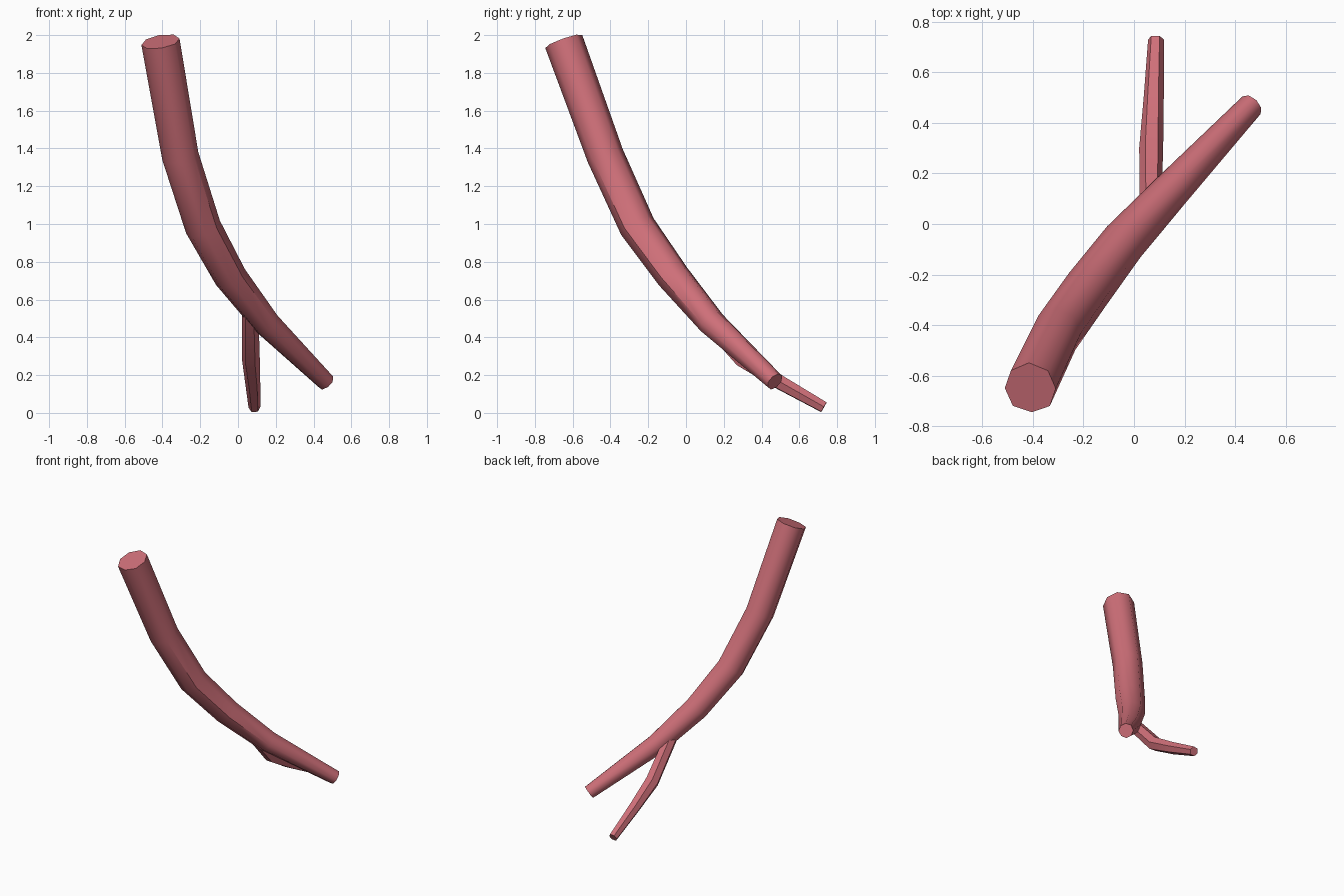
import bpy, bmesh, math
from mathutils import Vector

default = bpy.data.objects.get("Cube")
if default:
    bpy.data.objects.remove(default, do_unlink=True)

# Reddish bark material
bark = bpy.data.materials.new("red_bark")
bark.use_nodes = True
colour = (0.62, 0.16, 0.19, 1)
bark.diffuse_color = colour
bark.node_tree.nodes["Principled BSDF"].inputs["Base Color"].default_value = colour


def limb(name, path, section):
    """Loft a tapered tube; path is (centre, radius), section scales each side."""
    bm = bmesh.new()
    points = [Vector(p) for p, _ in path]
    sides = len(section)
    rings = []
    for i, (_, radius) in enumerate(path):
        ahead = points[min(i + 1, len(points) - 1)]
        behind = points[max(i - 1, 0)]
        tangent = (ahead - behind).normalized()
        across = tangent.cross(Vector((1, -1, 0))).normalized()
        other = tangent.cross(across)
        ring = []
        for k, scale in enumerate(section):
            a = math.tau * k / sides
            offset = across * math.cos(a) + other * math.sin(a)
            ring.append(bm.verts.new(points[i] + offset * radius * scale))
        rings.append(ring)
    for low, high in zip(rings, rings[1:]):
        for k in range(sides):
            n = (k + 1) % sides
            bm.faces.new((low[k], low[n], high[n], high[k]))
    bm.faces.new(rings[0])
    bm.faces.new(rings[-1])
    bmesh.ops.recalc_face_normals(bm, faces=bm.faces)
    mesh = bpy.data.meshes.new(name)
    bm.to_mesh(mesh)
    bm.free()
    mesh.materials.append(bark)
    obj = bpy.data.objects.new(name, mesh)
    bpy.context.collection.objects.link(obj)
    bpy.ops.object.select_all(action='DESELECT')
    obj.select_set(True)
    bpy.context.view_layer.objects.active = obj
    bpy.ops.object.shade_smooth_by_angle(angle=math.radians(50))
    return obj


# Curved main branch, thick at the top and tapering to the tip
limb("main_branch", [
    ((-0.41, -0.65, 1.965), 0.105),
    ((-0.305, -0.43, 1.36), 0.1),
    ((-0.185, -0.26, 0.985), 0.098),
    ((-0.04, -0.07, 0.72), 0.09),
    ((0.15, 0.135, 0.475), 0.075),
    ((0.465, 0.47, 0.165), 0.05),
], [1, 0.98, 1, 1.02, 1, 0.97, 1, 0.96])

# Thin side twig that forks off underneath
limb("side_twig", [
    ((0.065, 0.06, 0.55), 0.045),
    ((0.068, 0.3, 0.285), 0.05),
    ((0.078, 0.5, 0.16), 0.042),
    ((0.087, 0.73, 0.03), 0.033),
], [1, 0.95, 1, 1, 0.95, 1])
